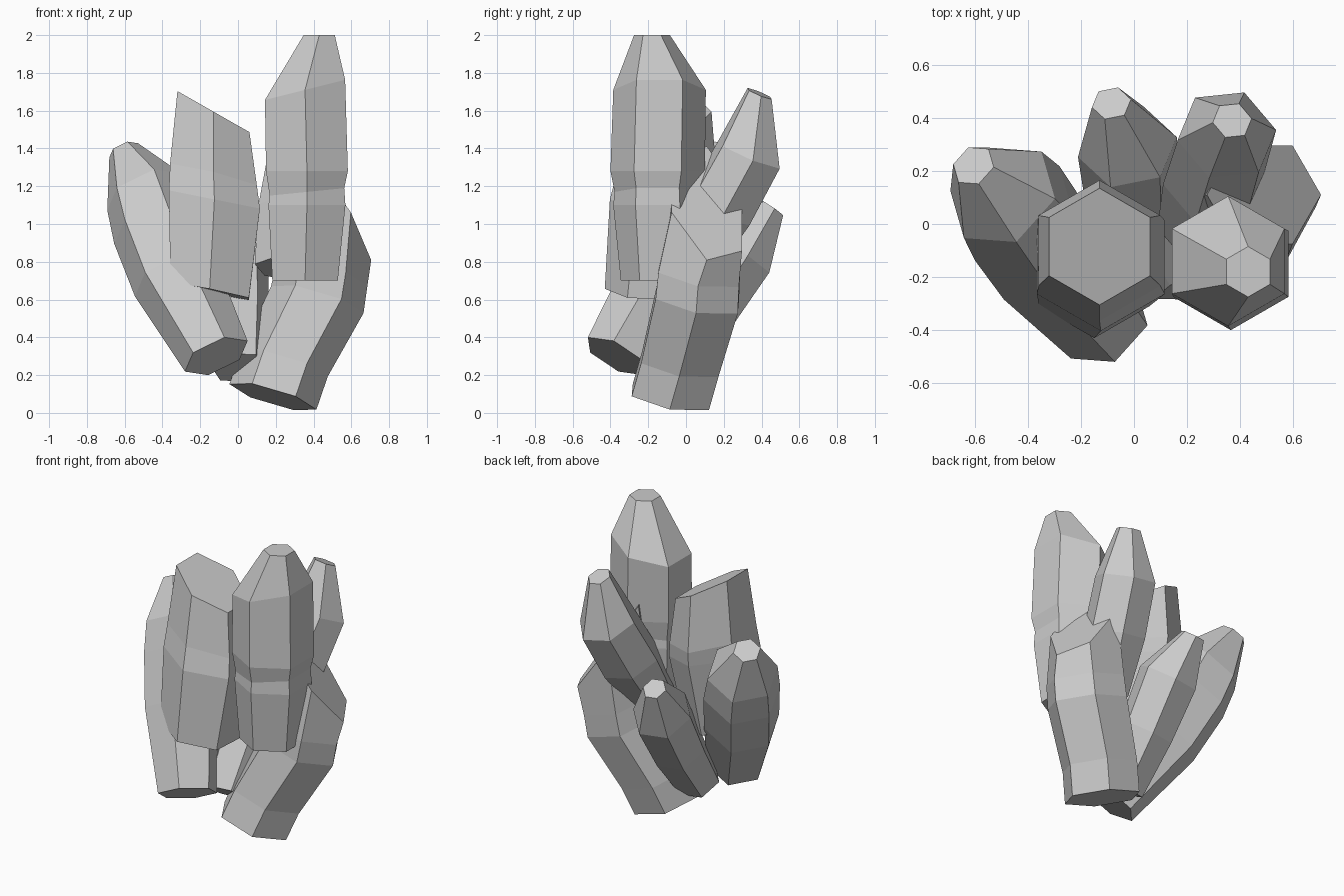
import bpy, bmesh, math
from mathutils import Vector

if "Cube" in bpy.data.objects:
    bpy.data.objects.remove(bpy.data.objects["Cube"])

def crystal(name, phase, rings):
    """Six-sided faceted shaft through rings (x, y, z, radius[, slope_x, slope_y]).
    Rings without slopes sit square to the axis from first to last ring."""
    axis = Vector(rings[-1][:3]) - Vector(rings[0][:3])
    turn = Vector((0, 0, 1)).rotation_difference(axis)
    bm = bmesh.new()
    loops = []
    for x, y, z, r, *slope in rings:
        loop = []
        for i in range(6):
            a = math.radians(phase + 60 * i)
            p = Vector((r * math.cos(a), r * math.sin(a), 0))
            if slope:
                p.z = slope[0] * p.x + slope[1] * p.y
            else:
                p = turn @ p
            loop.append(bm.verts.new(p + Vector((x, y, z))))
        loops.append(loop)
    for lo, hi in zip(loops, loops[1:]):
        for i in range(6):
            j = (i + 1) % 6
            bm.faces.new((lo[i], lo[j], hi[j], hi[i]))
    bm.faces.new(loops[0][::-1])
    bm.faces.new(loops[-1])
    mesh = bpy.data.meshes.new(name)
    bm.to_mesh(mesh)
    bm.free()
    bpy.context.collection.objects.link(bpy.data.objects.new(name, mesh))

# Tall upright shaft with a pinched waist and tapered tip
crystal("tall_crystal", 30, [
    (.355, -.145, .70, .20, 0, 0), (.365, -.15, 1.10, .235, 0, 0),
    (.365, -.15, 1.17, .228, .1, 0), (.365, -.15, 1.28, .25, 0, 0),
    (.355, -.14, 1.71, .245, .25, 0), (.43, -.18, 2.0, .095, 0, 0)])

# Upright shaft with a slanted flat top
crystal("slant_top_crystal", 30, [
    (-.15, -.19, .645, .24, -.2, -.05), (-.125, -.125, 1.13, .278, -.2, 0),
    (-.13, -.10, 1.25, .265, -.25, -.1), (-.13, -.085, 1.595, .22, -.57, 0)])

# Shaft leaning left and back
crystal("left_leaning_crystal", -10, [
    (-.115, -.37, .30, .185), (-.335, -.11, .72, .235),
    (-.44, .04, 1.0, .24), (-.495, .11, 1.17, .22), (-.605, .22, 1.39, .085)])

# Small shaft leaning back
crystal("rear_small_crystal", 12, [
    (0, -.12, .24, .145), (-.01, .10, .54, .175),
    (-.025, .29, .84, .19), (-.085, .455, 1.085, .075)])

# Higher shaft leaning back behind the tall one
crystal("rear_high_crystal", 8, [
    (.235, .0, .76, .15), (.30, .17, 1.07, .195),
    (.35, .335, 1.37, .19), (.37, .39, 1.69, .075)])

# Thick low shaft leaning right with a steeply cut top
crystal("right_base_crystal", 0, [
    (.185, -.08, .085, .24), (.245, -.03, .26, .24),
    (.42, .06, .60, .255), (.445, .07, .74, .25),
    (.49, .11, 1.11, .215, -1.4, -.55)])
for ob in bpy.data.objects:
    for v in ob.data.vertices:
        v.co.z = max(v.co.z, 0)
